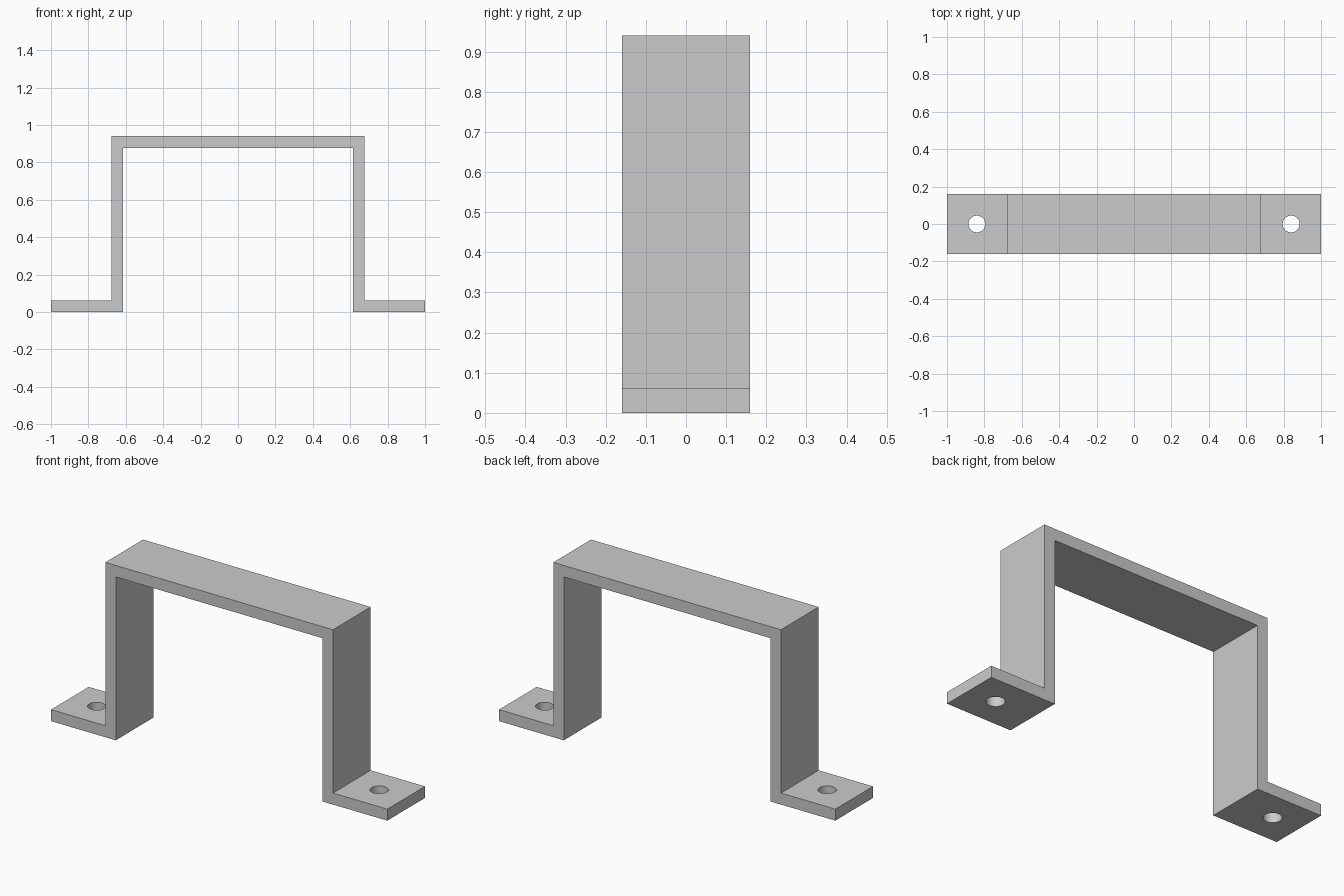
import bpy, bmesh

if "Cube" in bpy.data.objects:
    bpy.data.objects.remove(bpy.data.objects["Cube"])

HALF_DEPTH = 0.16
T = 0.062           # strip thickness
TOP = 0.94
LEG = 0.677         # outer face of the legs
HOLE_X, HOLE_R = 0.84, 0.045

# Bent strip: right half of the profile, mirrored to make the closed outline
right = [(LEG - T, TOP - T), (LEG - T, 0), (1, 0), (1, T), (LEG, T), (LEG, TOP)]
outline = right + [(-x, z) for x, z in reversed(right)]

bm = bmesh.new()
face = bm.faces.new([bm.verts.new((x, -HALF_DEPTH, z)) for x, z in outline])
ext = bmesh.ops.extrude_face_region(bm, geom=[face])
moved = [v for v in ext["geom"] if isinstance(v, bmesh.types.BMVert)]
bmesh.ops.translate(bm, verts=moved, vec=(0, 2 * HALF_DEPTH, 0))
bmesh.ops.recalc_face_normals(bm, faces=bm.faces)
mesh = bpy.data.meshes.new("bracket")
bm.to_mesh(mesh)
bm.free()
bracket = bpy.data.objects.new("bracket", mesh)
bpy.context.collection.objects.link(bracket)

# Screw holes through both feet
cutters = []
for side, name in ((-1, "left"), (1, "right")):
    bpy.ops.mesh.primitive_cylinder_add(vertices=48, radius=HOLE_R, depth=4 * T,
                                        location=(side * HOLE_X, 0, T / 2))
    cutter = bpy.context.object
    cutter.name = name + "_hole_cutter"
    cutter.hide_render = True
    cutters.append(cutter)
    mod = bracket.modifiers.new(name + "_hole", "BOOLEAN")
    mod.operation = "DIFFERENCE"
    mod.solver = "EXACT"
    mod.object = cutter

# Bake the holes, remove the cutters, smooth only the hole walls
bpy.ops.object.select_all(action="DESELECT")
bracket.select_set(True)
bpy.context.view_layer.objects.active = bracket
for mod in list(bracket.modifiers):
    bpy.ops.object.modifier_apply(modifier=mod.name)
for cutter in cutters:
    bpy.data.objects.remove(cutter, do_unlink=True)
bpy.ops.object.shade_smooth_by_angle()
